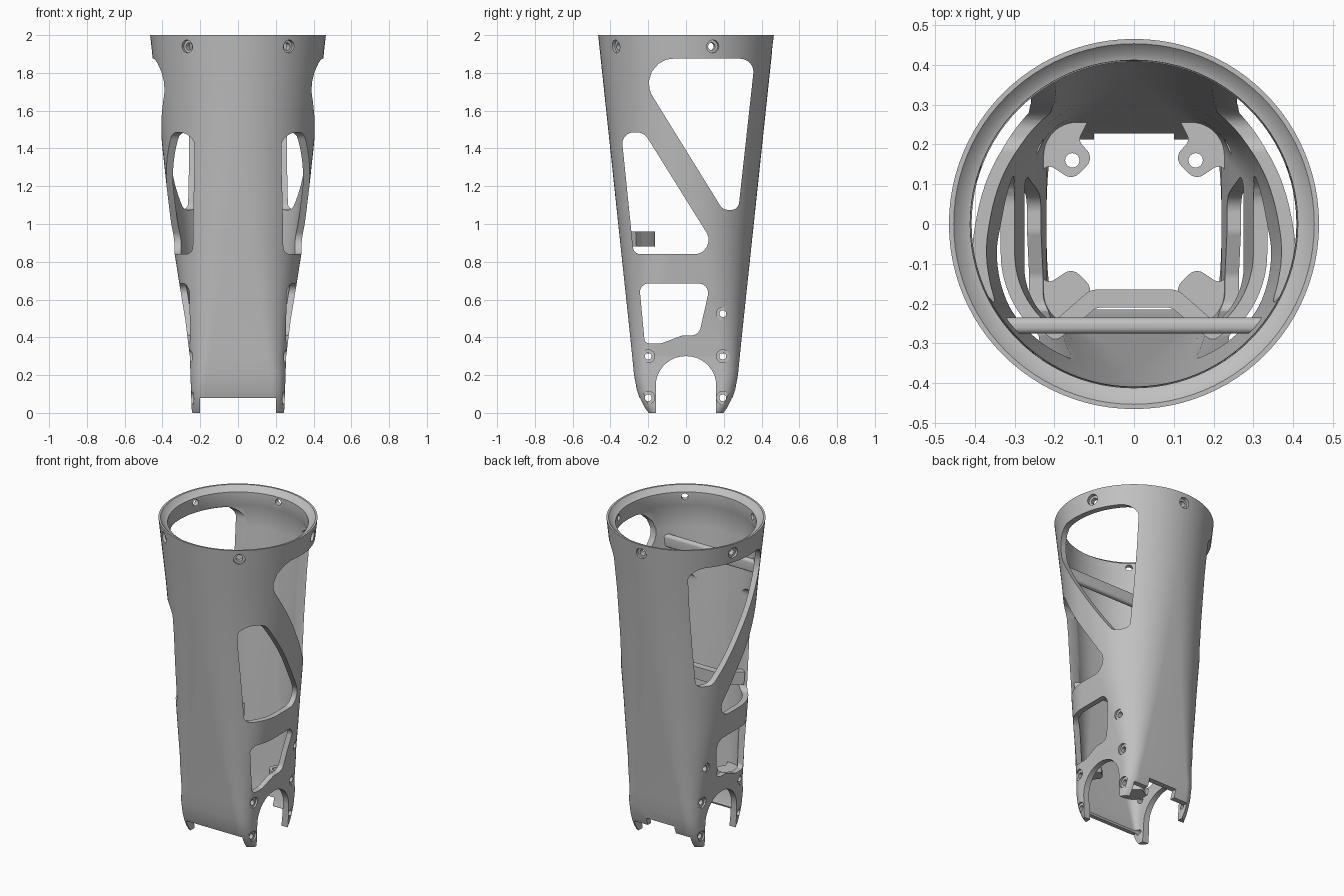
import bpy, bmesh, math
from mathutils import Vector, Matrix

if "Cube" in bpy.data.objects:
    bpy.data.objects.remove(bpy.data.objects["Cube"], do_unlink=True)

grey = bpy.data.materials.new("light_grey")
grey.use_nodes = True
GREY = (0.53, 0.53, 0.53, 1)
grey.diffuse_color = GREY
grey.node_tree.nodes["Principled BSDF"].inputs["Base Color"].default_value = GREY


def finish(name, bm):
    bmesh.ops.recalc_face_normals(bm, faces=bm.faces)
    me = bpy.data.meshes.new(name)
    bm.to_mesh(me)
    bm.free()
    ob = bpy.data.objects.new(name, me)
    bpy.context.collection.objects.link(ob)
    me.materials.append(grey)
    return ob


def prism(name, pts, lo, hi, place):
    """Extrude a closed 2D outline between lo and hi; place maps (a, b, c) to 3D."""
    bm = bmesh.new()
    ends = [[bm.verts.new(place(a, b, c)) for a, b in pts] for c in (lo, hi)]
    bm.faces.new(ends[0])
    bm.faces.new(ends[1])
    for i in range(len(pts)):
        j = (i + 1) % len(pts)
        bm.faces.new((ends[0][i], ends[0][j], ends[1][j], ends[1][i]))
    return finish(name, bm)


def along_x(a, b, c):
    return Vector((c, a, b))


def along_z(a, b, c):
    return Vector((a, b, c))


def rounded(corners, steps=8):
    """Fillet each (a, b, radius) corner of a polygon; radius 0 stays sharp."""
    out = []
    for i, (a, b, r) in enumerate(corners):
        if r == 0:
            out.append((a, b))
            continue
        p = Vector((a, b))
        u = (Vector(corners[i - 1][:2]) - p).normalized()
        v = (Vector(corners[(i + 1) % len(corners)][:2]) - p).normalized()
        half = math.acos(u.dot(v)) / 2
        centre = p + (u + v).normalized() * (r / math.sin(half))
        start = p + u * (r / math.tan(half)) - centre
        end = p + v * (r / math.tan(half)) - centre
        for k in range(steps + 1):
            q = centre + start.lerp(end, k / steps).normalized() * r
            out.append((q.x, q.y))
    return out


def drill(name, centre, direction, radius, length):
    bm = bmesh.new()
    rot = Vector(direction).to_track_quat("Z", "Y").to_matrix().to_4x4()
    bmesh.ops.create_cone(bm, cap_ends=True, segments=24, radius1=radius, radius2=radius,
                          depth=length, matrix=Matrix.Translation(centre) @ rot)
    return finish(name, bm)


def boolean(ob, cutters, op="DIFFERENCE"):
    for c in cutters:
        m = ob.modifiers.new("cut", "BOOLEAN")
        m.operation, m.solver, m.object = op, "EXACT", c
        bpy.context.view_layer.objects.active = ob
        bpy.ops.object.modifier_apply(modifier=m.name)
        bpy.data.objects.remove(c, do_unlink=True)


def smooth(ob):
    bpy.ops.object.select_all(action="DESELECT")
    ob.select_set(True)
    bpy.context.view_layer.objects.active = ob
    bpy.ops.object.shade_smooth_by_angle(angle=math.radians(32))


def lerp(table, z):
    for (z0, v0), (z1, v1) in zip(table, table[1:]):
        if z <= z1:
            return v0 + (v1 - v0) * (z - z0) / (z1 - z0)
    return table[-1][1]


# Half width, half depth and corner radius against height
HX = [(0, .245), (.3, .255), (.5, .28), (.68, .31), (.84, .335), (1.2, .378), (2, .465)]
HY = [(0, .2), (.03, .222), (.07, .242), (.12, .26), (.2, .275), (.4, .295), (2, .465)]
CR = [(0, .06), (.2, .08), (.4, .13), (.84, .27), (1.3, .37), (1.6, .42), (2, .465)]
LEVELS = [0, .03, .07, .12, .2, .3, .4, .5, .6, .68, .76, .84, .96, 1.08, 1.2, 1.3,
          1.45, 1.6, 1.75, 1.87]


def ring(z, inset, inset_y=None):
    inset_y = inset if inset_y is None else inset_y
    hx, hy = lerp(HX, z) - inset, lerp(HY, z) - inset_y
    r = min(max(lerp(CR, z) - inset, .03), hx - .001, hy - .001)
    pts = []
    for q, (sx, sy) in enumerate(((1, 1), (-1, 1), (-1, -1), (1, -1))):
        for k in range(25):
            t = math.pi / 2 * (q + k / 24)
            pts.append((sx * (hx - r) + r * math.cos(t), sy * (hy - r) + r * math.sin(t), z))
    return pts


def loft(name, rings, closed):
    bm = bmesh.new()
    loops = [[bm.verts.new(p) for p in r] for r in rings]
    n = len(loops[0])
    for a in range(len(loops) if closed else len(loops) - 1):
        lo, hi = loops[a], loops[(a + 1) % len(loops)]
        for i in range(n):
            j = (i + 1) % n
            bm.faces.new((lo[i], lo[j], hi[j], hi[i]))
    if not closed:
        bm.faces.new(loops[0])
        bm.faces.new(loops[-1])
    return finish(name, bm)


# Tapered shell: round stepped rim on top, rounded box at the foot
wall = .035
outer = [ring(z, 0) for z in LEVELS + [2]]
rim = [ring(2, .012), ring(1.975, .033), ring(1.97, .05), ring(1.89, .045)]
inner = [ring(z, wall + .01 * max(0, 1 - z / .3), wall) for z in reversed(LEVELS)]
shell = loft("tapered_shell", outer + rim + inner, True)

# Side windows and the arch between the feet, as (y, z, radius)
upper = [(-.30, 1.875, .13), (.365, 1.875, .07), (.277, 1.075, .04), (.195, 1.075, .05)]
middle = [(-.343, 1.485, .06), (-.222, 1.485, .07), (.18, .84, .075), (-.277, .84, .04)]
lower = [(-.248, .685, .045), (.13, .685, .05), (.068, .41, .05), (-.02, .41, .05),
         (-.13, .368, .05), (-.218, .368, .025)]
arch = [(-.16, -.1, 0), (.16, -.1, 0), (.16, .3, .155), (-.16, .3, .155)]
cutters = [prism("window", rounded(w), -.6, .6, along_x) for w in (upper, middle, lower, arch)]

# Raised lower edge of the front and back walls, with a shallow notch at the back
for x, y0, y1, top in ((.2, -.4, .4, .08), (.1, .1, .4, .13)):
    box = [(-x, y0), (x, y0), (x, y1), (-x, y1)]
    cutters.append(prism("edge_cut", box, -.1, top, along_z))

# Counterbored screw holes on both sides
for y, z in ((-.2, .08), (.195, .08), (-.2, .3), (.195, .3), (.195, .525)):
    cutters.append(drill("screw_hole", (0, y, z), (1, 0, 0), .018, 1.2))
    for s in (-1, 1):
        cutters.append(drill("counterbore", (s * (lerp(HX, z) + .088), y, z),
                             (1, 0, 0), .034, .2))

# Five radial screw holes in the rim
for k in range(5):
    t = math.radians(18 + 72 * k)
    d = Vector((math.cos(t), math.sin(t), 0))
    cutters.append(drill("rim_hole", d * .42 + Vector((0, 0, 1.94)), d, .02, .3))
    cutters.append(drill("rim_bore", d * .54 + Vector((0, 0, 1.94)), d, .034, .2))
boolean(shell, cutters)
smooth(shell)


def cavity():
    """Solid slightly inside the outer skin, used to trim the braces."""
    return loft("trim", [ring(z, .02) for z in LEVELS], False)


# Straight brace across the inside of the front wall
brace = prism("upper_brace", rounded([(-.275, 1.63, .016), (-.235, 1.63, .016),
              (-.235, 1.71, .016), (-.275, 1.71, .016)], 4), -.5, .5, along_x)
boolean(brace, [cavity()], "INTERSECT")
smooth(brace)

# Bent handle standing off the front wall
handle = prism("lower_handle", rounded([
    (-.25, -.33, 0), (-.24, -.27, 0), (-.19, -.235, .03), (-.11, -.165, .04),
    (.11, -.165, .04), (.19, -.235, .03), (.24, -.27, 0), (.25, -.33, 0),
    (.17, -.275, .02), (.095, -.21, .03), (-.095, -.21, .03), (-.17, -.275, .02)], 5),
    .88, .96, along_z)
boolean(handle, [cavity()], "INTERSECT")
smooth(handle)

# Corner mounting tabs, drilled at the back
for sx in (-1, 1):
    for sy in (-1, 1):
        side = ("right" if sx < 0 else "left") + ("_front" if sy < 0 else "_back")
        outline = rounded([(.29, .12, 0), (.245, .12, .02), (.215, .15, .02), (.155, .11, .028),
                           (.10, .165, .028), (.14, .21, .02), (.12, .25, .02),
                           (.10, .30, 0), (.29, .30, 0)], 5)
        tab = prism(side + "_tab", [(sx * a, sy * b) for a, b in outline], .315, .355, along_z)
        boolean(tab, [cavity()], "INTERSECT")
        if sy > 0:
            boolean(tab, [drill("tab_hole", (sx * .155, .16, .33), (0, 0, 1), .018, .2)])
        smooth(tab)
